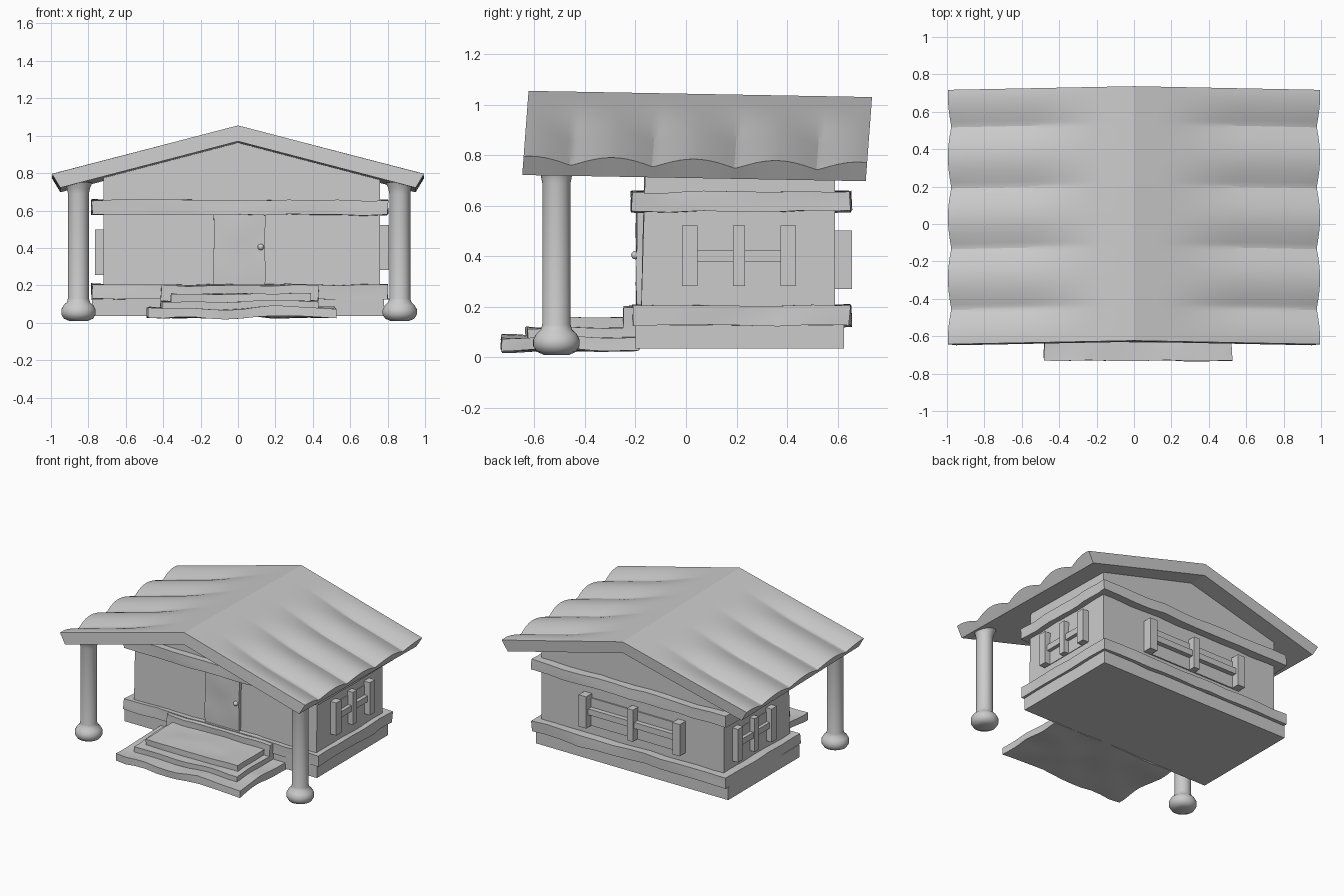
import bpy, bmesh, math
from mathutils import Vector, noise

if "Cube" in bpy.data.objects:
    bpy.data.objects.remove(bpy.data.objects["Cube"])


def finish(name, bm, angle=35):
    bmesh.ops.recalc_face_normals(bm, faces=bm.faces[:])
    me = bpy.data.meshes.new(name)
    bm.to_mesh(me)
    bm.free()
    ob = bpy.data.objects.new(name, me)
    bpy.context.collection.objects.link(ob)
    bpy.ops.object.select_all(action='DESELECT')
    ob.select_set(True)
    bpy.context.view_layer.objects.active = ob
    bpy.ops.object.shade_smooth_by_angle(angle=math.radians(angle))
    return ob


def add_box(bm, x0, x1, y0, y1, z0, z1):
    vs = bmesh.ops.create_cube(bm, size=1)['verts']
    for v in vs:
        v.co = Vector((x1 if v.co.x > 0 else x0, y1 if v.co.y > 0 else y0, z1 if v.co.z > 0 else z0))


def box(name, *ext, wobble=0.0):
    """Box, optionally with rough hand-hewn surfaces."""
    bm = bmesh.new()
    add_box(bm, *ext)
    if wobble:
        bmesh.ops.subdivide_edges(bm, edges=bm.edges[:], cuts=11, use_grid_fill=True)
        for v in bm.verts:
            p = v.co * 5
            v.co += wobble * Vector((noise.noise(p), noise.noise(p + Vector((9, 3, 1))),
                                     noise.noise(p + Vector((2, 8, 5)))))
    return finish(name, bm, 40)


# House body with gable ends
bm = bmesh.new()
outline = [(-0.72, 0.1), (0.76, 0.1), (0.76, 0.785), (0.02, 0.985), (-0.72, 0.795)]
face = bm.faces.new([bm.verts.new((x, -0.18, z)) for x, z in outline])
ext = bmesh.ops.extrude_face_region(bm, geom=[face])['geom']
for v in ext:
    if isinstance(v, bmesh.types.BMVert):
        v.co.y = 0.59
for v in bm.verts:               # upper wall sits slightly back
    if v.co.z > 0.6 and v.co.y < 0:
        v.co.y = -0.16
finish("house_walls", bm, 20)

# Base and rough timber bands
box("foundation", -0.78, 0.78, -0.2, 0.625, 0.035, 0.128)
box("lower_band", -0.78, 0.80, -0.21, 0.65, 0.126, 0.205, wobble=0.012)
box("upper_band", -0.78, 0.80, -0.215, 0.65, 0.578, 0.655, wobble=0.012)

# Roof: grid with scalloped tiles fading out towards the ridge
NX, NY = 48, 96
Y0, Y1 = -0.635, 0.725
PERIOD, NOTCH = 0.325, -0.445


def roof_point(u, t, top):
    """u in -1..1 across the slope, t in 0..1 front to back."""
    y = Y0 + (Y1 - Y0) * t
    a = abs(u)
    if top:
        x, z = 0.995 * u, 1.055 - 0.258 * a
        f = min(max((a - 0.12) / 0.5, 0), 1)
        f = f * f * (3 - 2 * f)
        dip = 1 - abs(math.sin(math.pi * (y - NOTCH) / PERIOD))
        z -= 0.034 * f * dip
        x -= math.copysign(0.018 * f * dip * a ** 8, u)
    else:
        x, z = 0.95 * u, 0.97 - 0.248 * a
    return Vector((x, y + (z - 0.9) * 0.075, z - 0.018 * (y - Y0)))


bm = bmesh.new()
grid = {(k, i, j): bm.verts.new(roof_point(-1 + 2 * i / NX, j / NY, k))
        for k in (0, 1) for i in range(NX + 1) for j in range(NY + 1)}
for k in (0, 1):
    for i in range(NX):
        for j in range(NY):
            bm.faces.new([grid[k, i, j], grid[k, i + 1, j], grid[k, i + 1, j + 1], grid[k, i, j + 1]])
for i in range(NX):
    for j in (0, NY):
        bm.faces.new([grid[0, i, j], grid[0, i + 1, j], grid[1, i + 1, j], grid[1, i, j]])
for j in range(NY):
    for i in (0, NX):
        bm.faces.new([grid[0, i, j], grid[0, i, j + 1], grid[1, i, j + 1], grid[1, i, j]])
finish("roof", bm, 22)

# Porch columns: lathed profile with bulbous foot and flared head
profile = [(0, 0.01), (0.05, 0.01), (0.078, 0.022), (0.092, 0.045), (0.092, 0.07), (0.08, 0.093),
           (0.062, 0.11), (0.056, 0.13), (0.056, 0.69), (0.062, 0.72), (0.075, 0.75), (0, 0.765)]
for side, cx in (("left", -0.853), ("right", 0.865)):
    bm = bmesh.new()
    vs = [bm.verts.new((r, 0, z)) for r, z in profile]
    es = [bm.edges.new(p) for p in zip(vs, vs[1:])]
    bmesh.ops.spin(bm, geom=vs + es, axis=(0, 0, 1), cent=(0, 0, 0), angle=math.tau, steps=32)
    bmesh.ops.remove_doubles(bm, verts=bm.verts[:], dist=1e-4)
    bmesh.ops.translate(bm, verts=bm.verts[:], vec=(cx, -0.513, 0))
    finish(side + "_column", bm, 50)

# Entrance steps
box("lower_step", -0.48, 0.52, -0.73, -0.19, 0.03, 0.08, wobble=0.016)
box("middle_step", -0.41, 0.43, -0.63, -0.18, 0.074, 0.116, wobble=0.012)
box("upper_step", -0.36, 0.39, -0.56, -0.18, 0.112, 0.156, wobble=0.01)
box("threshold", -0.41, 0.43, -0.245, -0.17, 0.11, 0.2, wobble=0.012)

# Door and knob
box("door", -0.13, 0.145, -0.196, -0.17, 0.2, 0.58, wobble=0.006)
bm = bmesh.new()
bmesh.ops.create_uvsphere(bm, u_segments=16, v_segments=10, radius=0.017)
bmesh.ops.translate(bm, verts=bm.verts[:], vec=(0.122, -0.2, 0.405))
finish("door_knob", bm, 60)


# Windows: three uprights and a crossbar, built along a wall direction
def window(name, wall, lo, hi, z0, z1, inner, outer):
    bm = bmesh.new()
    mid, w, zc = (lo + hi) / 2, 0.06, (z0 + z1) / 2
    d = outer - inner
    bars = [(lo, lo + w, z0, z1, 1), (hi - w, hi, z0, z1, 1), (mid - 0.024, mid + 0.024, z0, z1, 0.9),
            (lo + 0.02, hi - 0.02, zc - 0.024, zc + 0.02, 0.7), (lo + 0.01, hi - 0.01, z0, z1 - 0.03, 0.25)]
    for a, b, c, e, depth in bars:
        o = sorted((inner, inner + d * depth))
        if wall == 'x':
            add_box(bm, o[0], o[1], a, b, c, e)
        else:
            add_box(bm, a, b, o[0], o[1], c, e)
    return finish(name, bm, 30)


window("right_window", 'x', -0.015, 0.435, 0.283, 0.522, 0.75, 0.808)
window("left_window", 'x', 0.04, 0.49, 0.255, 0.498, -0.71, -0.765)
window("back_window", 'y', -0.41, 0.41, 0.27, 0.503, 0.58, 0.658)
